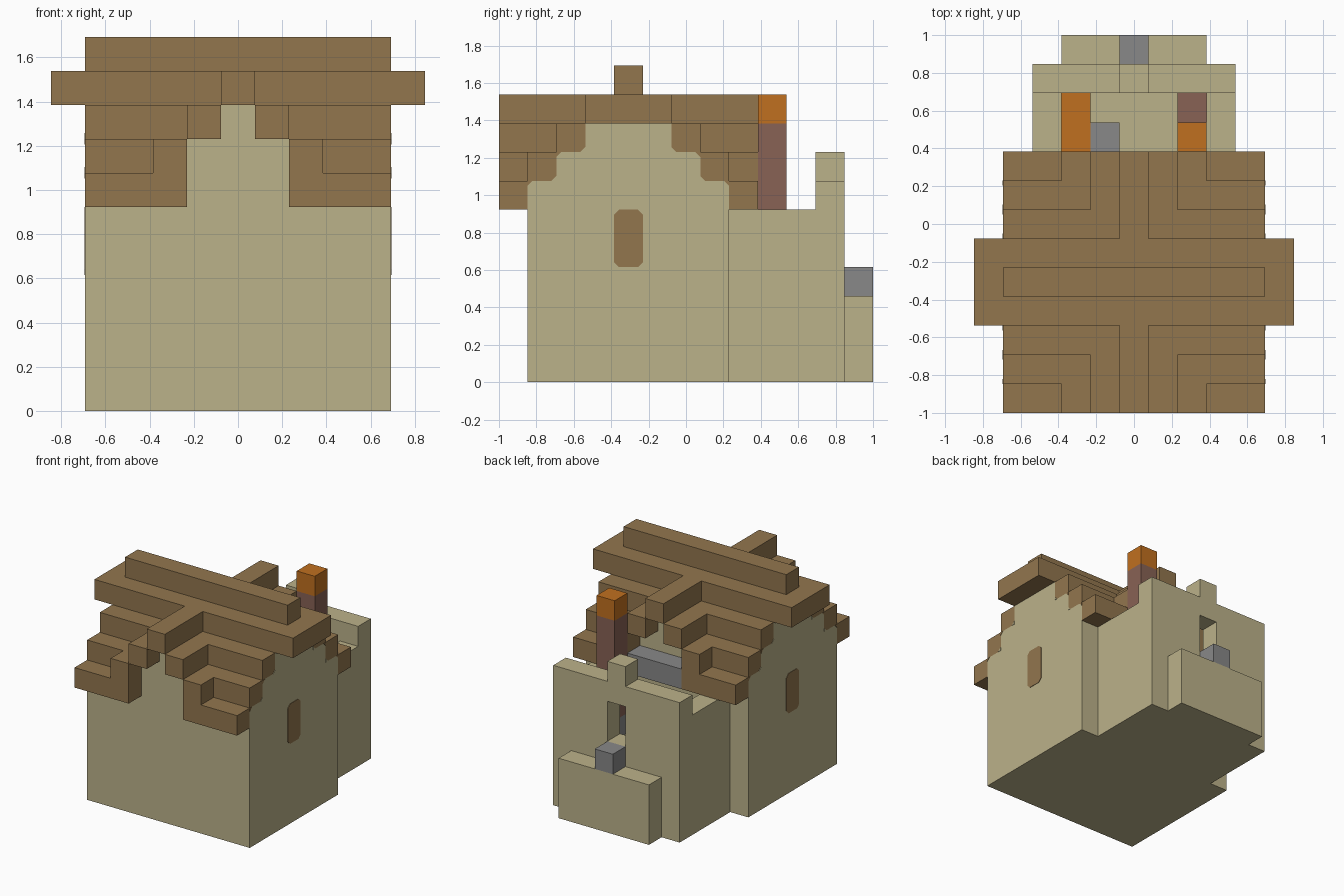
import bpy, bmesh

U = 2 / 13  # one building block

cube = bpy.data.objects.get("Cube")
if cube:
    bpy.data.objects.remove(cube, do_unlink=True)


def material(name, r, g, b):
    m = bpy.data.materials.new(name)
    m.use_nodes = True
    m.diffuse_color = (r, g, b, 1)
    m.node_tree.nodes["Principled BSDF"].inputs["Base Color"].default_value = (r, g, b, 1)
    return m


SAND = material("sandy_plaster", 0.50, 0.445, 0.254)
WOOD = material("roof_wood", 0.288, 0.181, 0.076)
STONE = material("grey_stone", 0.246, 0.246, 0.246)
EMBER = material("ember_orange", 0.527, 0.162, 0.014)
BRICK = material("brick_brown", 0.246, 0.122, 0.089)


def finish(name, bm, mat):
    bmesh.ops.recalc_face_normals(bm, faces=bm.faces)
    mesh = bpy.data.meshes.new(name)
    bm.to_mesh(mesh)
    bm.free()
    mesh.materials.append(mat)
    ob = bpy.data.objects.new(name, mesh)
    bpy.context.collection.objects.link(ob)
    return ob


def blocks(name, mat, *boxes):
    """Boxes in block units: x from centre, y from the front, z from the ground."""
    bm = bmesh.new()
    for x0, x1, y0, y1, z0, z1 in boxes:
        for v in bmesh.ops.create_cube(bm, size=1)["verts"]:
            v.co = ((x1 if v.co.x > 0 else x0) * U,
                    (y1 if v.co.y > 0 else y0) * U - 1,
                    (z1 if v.co.z > 0 else z0) * U)
    return finish(name, bm, mat)


def side_plates(name, mat, outlines):
    """Thin painted plates on both side walls, from (y, z) outlines."""
    bm = bmesh.new()
    for side in (-1, 1):
        for outline in outlines:
            verts = [bm.verts.new((side * 4.5 * U, y * U - 1, z * U)) for y, z in outline]
            face = bm.faces.new(verts)
            ext = bmesh.ops.extrude_face_region(bm, geom=[face])["geom"]
            for v in ext:
                if isinstance(v, bmesh.types.BMVert):
                    v.co.x += side * 0.003
    return finish(name, bm, mat)


# Main house, with stepped gables on all four sides
blocks("house_walls", SAND,
       (-4.5, 4.5, 1, 8, 0, 7),
       (-4.5, 4.5, 2, 7, 7, 8), (-1.5, 1.5, 1, 2, 7, 8), (-1.5, 1.5, 7, 8, 7, 8),
       (-4.5, 4.5, 3, 6, 8, 9), (-0.5, 0.5, 1, 3, 8, 9), (-0.5, 0.5, 6, 8, 8, 9))

# Roof ridges
blocks("roof_ridge_cap", WOOD, (-4.5, 4.5, 4, 5, 10, 11))
blocks("roof_cross_ridge", WOOD,
       (-5.5, 5.5, 3, 6, 9, 10), (-0.5, 0.5, 0, 3, 9, 10), (-0.5, 0.5, 6, 9, 9, 10))


# Stepped corner tiers, repeated at the four corners
def corners(*boxes):
    out = []
    for x0, x1, y0, y1, z0, z1 in boxes:
        for xs in ((x0, x1), (-x1, -x0)):
            for ys in ((y0, y1), (9 - y1, 9 - y0)):
                out.append((*xs, *ys, z0, z1))
    return out


blocks("roof_upper_tier", WOOD, *corners((0.5, 1.5, 0, 2, 8, 9), (0.5, 4.5, 2, 3, 8, 9)))
blocks("roof_middle_tier", WOOD, *corners((1.5, 2.5, 0, 1, 7, 8), (1.5, 4.5, 1, 2, 7, 8)))
blocks("roof_lower_tier", WOOD, *corners((1.5, 4.5, 0, 1, 6, 7)))

# Softened step corners and windows on the side walls
C = 0.17
sand_tips, wood_tips = [], []
for y, z in ((3, 8), (2, 7)):
    for flip in (False, True):
        def m(p):
            return (9 - p[0], p[1]) if flip else p
        sand_tips.append([m((y, z)), m((y - C, z)), m((y, z + C))])
        wood_tips.append([m((y - 1, z)), m((y - 1 + C, z)), m((y - 1, z - C))])
side_plates("gable_step_tips", SAND, sand_tips)
side_plates("roof_step_tips", WOOD, wood_tips)
side_plates("side_window", WOOD, [[
    (4 + C, 4), (5 - C, 4), (5, 4 + C), (5, 6 - C),
    (5 - C, 6), (4 + C, 6), (4, 6 - C), (4, 4 + C)]])

# Rear yard: raised floor, low side walls, back wall with doorway and crest
blocks("yard_floor", SAND, (-3.5, 3.5, 8, 12, 0, 3))
blocks("yard_side_walls", SAND, (-3.5, -2.5, 8, 11, 3, 6), (2.5, 3.5, 8, 11, 3, 6))
blocks("yard_back_wall", SAND,
       (-3.5, -0.5, 11, 12, 3, 7), (0.5, 3.5, 11, 12, 3, 7),
       (-0.5, 0.5, 11, 12, 3, 4), (-0.5, 0.5, 11, 12, 6, 8))
blocks("back_platform", SAND, (-2.5, 2.5, 12, 13, 0, 3))
blocks("doorstep", STONE, (-0.5, 0.5, 12, 13, 3, 4))

# Yard fittings
blocks("stone_beam", STONE, (-1.5, 1.5, 8, 9, 6, 7))
blocks("hearth", STONE, (1.5, 2.5, 9, 10, 3, 4))
blocks("chimney", BRICK, (1.5, 2.5, 9, 10, 4, 9))
blocks("chimney_top", EMBER, (1.5, 2.5, 9, 10, 9, 10))
blocks("brick_block", BRICK, (1.5, 2.5, 10, 11, 3, 4))
blocks("ember_trough", EMBER, (-2.5, -1.5, 9, 11, 3, 4))
blocks("stone_block", STONE, (-1.5, -0.5, 9, 10, 3, 4))
